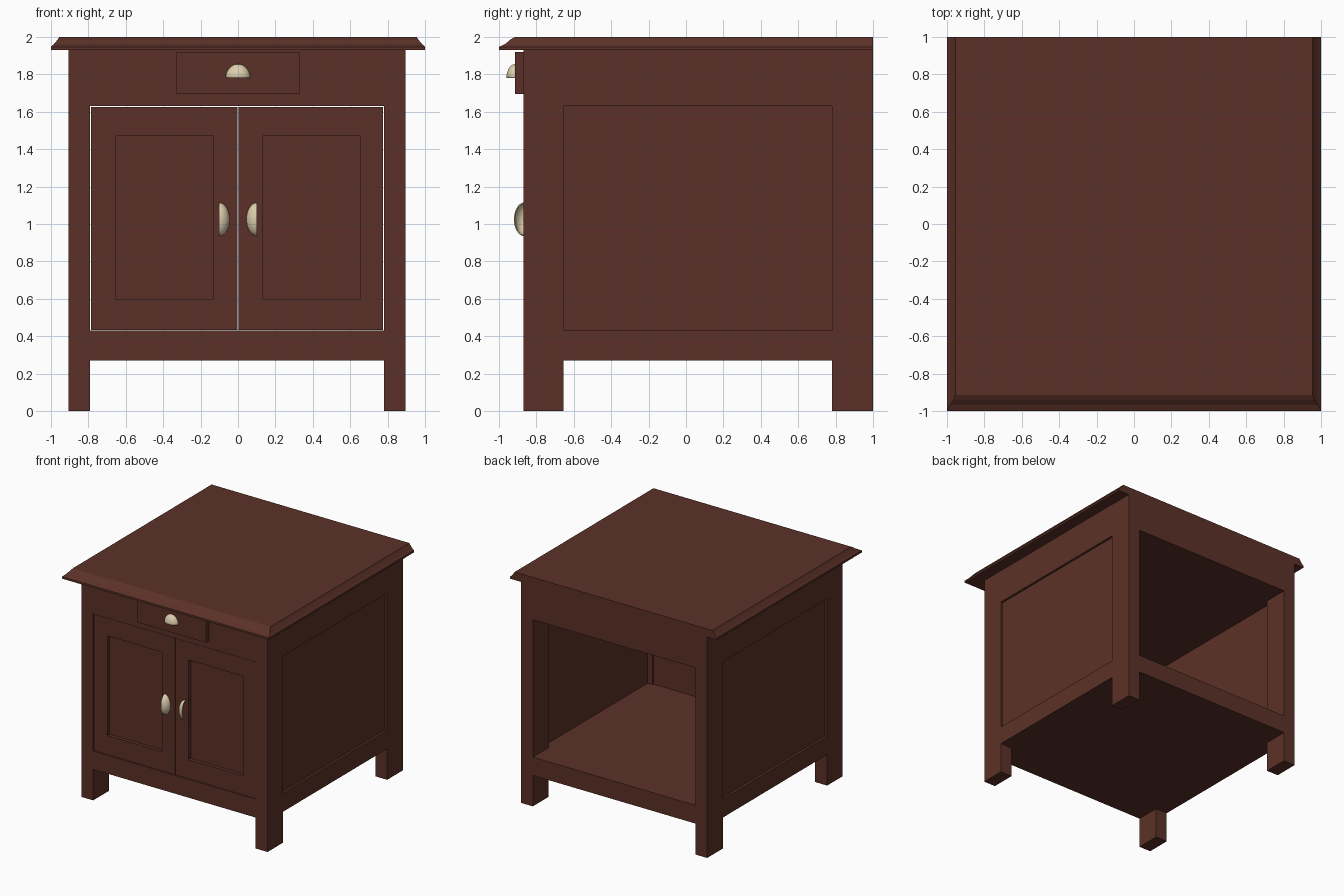
import bpy, bmesh, math
from mathutils import Matrix

if "Cube" in bpy.data.objects:
    bpy.data.objects.remove(bpy.data.objects["Cube"])


def material(name, rgb):
    m = bpy.data.materials.new(name)
    m.diffuse_color = (*rgb, 1)
    m.use_nodes = True
    m.node_tree.nodes["Principled BSDF"].inputs["Base Color"].default_value = m.diffuse_color
    return m


WOOD = material("mahogany wood", (0.105, 0.031, 0.021))
BRASS = material("pale brass", (0.72, 0.62, 0.42))


def add(name, bm, mat):
    bmesh.ops.recalc_face_normals(bm, faces=bm.faces[:])
    me = bpy.data.meshes.new(name)
    bm.to_mesh(me)
    bm.free()
    ob = bpy.data.objects.new(name, me)
    bpy.context.collection.objects.link(ob)
    me.materials.append(mat)
    return ob


def box_bm(x, y, z):
    bm = bmesh.new()
    bmesh.ops.create_cube(bm, size=1)
    for v in bm.verts:
        v.co = [r[0] if c < 0 else r[1] for c, r in zip(v.co, (x, y, z))]
    return bm


def box(name, x, y, z, mat=WOOD):
    return add(name, box_bm(x, y, z), mat)


# Carcass: one block, with the leg gaps and the cabinet space cut through both ways
carcass = box("cabinet_body", (-0.905, 0.895), (-0.87, 1.0), (0, 1.935))
IN_X, IN_Y, THRU = (-0.79, 0.78), (-0.655, 0.78), (-2, 2)
DOOR_Z = (0.43, 1.63)
cuts = [(IN_X, THRU, (-1, 0.27)), (THRU, IN_Y, (-1, 0.27)),
        (IN_X, THRU, DOOR_Z), (THRU, IN_Y, DOOR_Z)]
for i, c in enumerate(cuts):
    cutter = box("cutter_%d" % i, *c)
    cutter.hide_render = True
    cutter.display_type = 'WIRE'
    mod = carcass.modifiers.new("cut", 'BOOLEAN')
    mod.operation, mod.solver, mod.object = 'DIFFERENCE', 'EXACT', cutter
bpy.context.view_layer.update()
me = bpy.data.meshes.new_from_object(carcass.evaluated_get(bpy.context.evaluated_depsgraph_get()))
carcass.modifiers.clear()
carcass.data = me
for ob in [o for o in bpy.data.objects if o.name.startswith("cutter")]:
    bpy.data.objects.remove(ob)

# Recessed side panels
box("left_side_panel", (-0.885, -0.84), IN_Y, DOOR_Z)
box("right_side_panel", (0.83, 0.875), IN_Y, DOOR_Z)


# Doors with a sunk centre panel
def door(name, x, px):
    pz = (0.60, 1.47)
    bm = box_bm(x, (-0.866, -0.66), (0.434, 1.626))
    bm.faces.ensure_lookup_table()
    front = min(bm.faces, key=lambda f: f.calc_center_median().y)
    mid = front.calc_center_median()
    for depth in (0, 0.03):
        bmesh.ops.inset_region(bm, faces=[front], thickness=0.01)
        for v in front.verts:
            v.co = (px[v.co.x > mid.x], -0.866 + depth, pz[v.co.z > mid.z])
    add(name, bm, WOOD)


door("left_door", (-0.785, -0.003), (-0.655, -0.13))
door("right_door", (0.002, 0.775), (0.13, 0.655))

# Drawer front
box("drawer_front", (-0.33, 0.33), (-0.915, -0.86), (1.695, 1.92))

# Table top: moulded on the front and sides, flush at the back
bm = bmesh.new()
rings = []
for z, hx, fy in [(1.93, 1, -1), (1.947, 1, -1), (1.962, 0.984, -0.967), (1.985, 0.965, -0.94), (2.0, 0.955, -0.915)]:
    rings.append([bm.verts.new(p) for p in ((-hx, fy, z), (hx, fy, z), (hx, 1, z), (-hx, 1, z))])
for a, b in zip(rings, rings[1:]):
    for i in range(4):
        j = (i + 1) % 4
        bm.faces.new((a[i], a[j], b[j], b[i]))
bm.faces.new(rings[0])
bm.faces.new(rings[-1])
add("table_top", bm, WOOD)


# Cup handles: hollow quarter domes, opening downward before turning
def cup_handle(name, loc, size, turn):
    bm = bmesh.new()
    bmesh.ops.create_uvsphere(bm, u_segments=32, v_segments=16, radius=1)
    for normal in ((0, 1, 0), (0, 0, -1)):
        bmesh.ops.bisect_plane(bm, geom=bm.verts[:] + bm.edges[:] + bm.faces[:], dist=1e-5,
                               plane_co=(0, 0, 0), plane_no=normal, clear_outer=True)
    bmesh.ops.transform(bm, matrix=Matrix.Translation(loc) @ Matrix.Rotation(turn, 4, 'Y')
                        @ Matrix.Diagonal((*size, 1)), verts=bm.verts[:])
    ob = add(name, bm, BRASS)
    # make the shell face outward from its centre
    f = ob.data.polygons[0]
    if sum(n * (c - l) for n, c, l in zip(f.normal, f.center, loc)) < 0:
        ob.data.flip_normals()
    shell = ob.modifiers.new("shell", 'SOLIDIFY')
    shell.thickness, shell.offset = 0.006, -1
    bpy.context.view_layer.objects.active = ob
    bpy.ops.object.select_all(action='DESELECT')
    ob.select_set(True)
    bpy.ops.object.shade_smooth_by_angle(angle=math.radians(40))


cup_handle("drawer_handle", (0, -0.914, 1.78), (0.066, 0.046, 0.075), 0)
cup_handle("left_door_handle", (-0.102, -0.865, 1.025), (0.09, 0.055, 0.057), math.pi / 2)
cup_handle("right_door_handle", (0.102, -0.865, 1.025), (0.09, 0.055, 0.057), -math.pi / 2)
